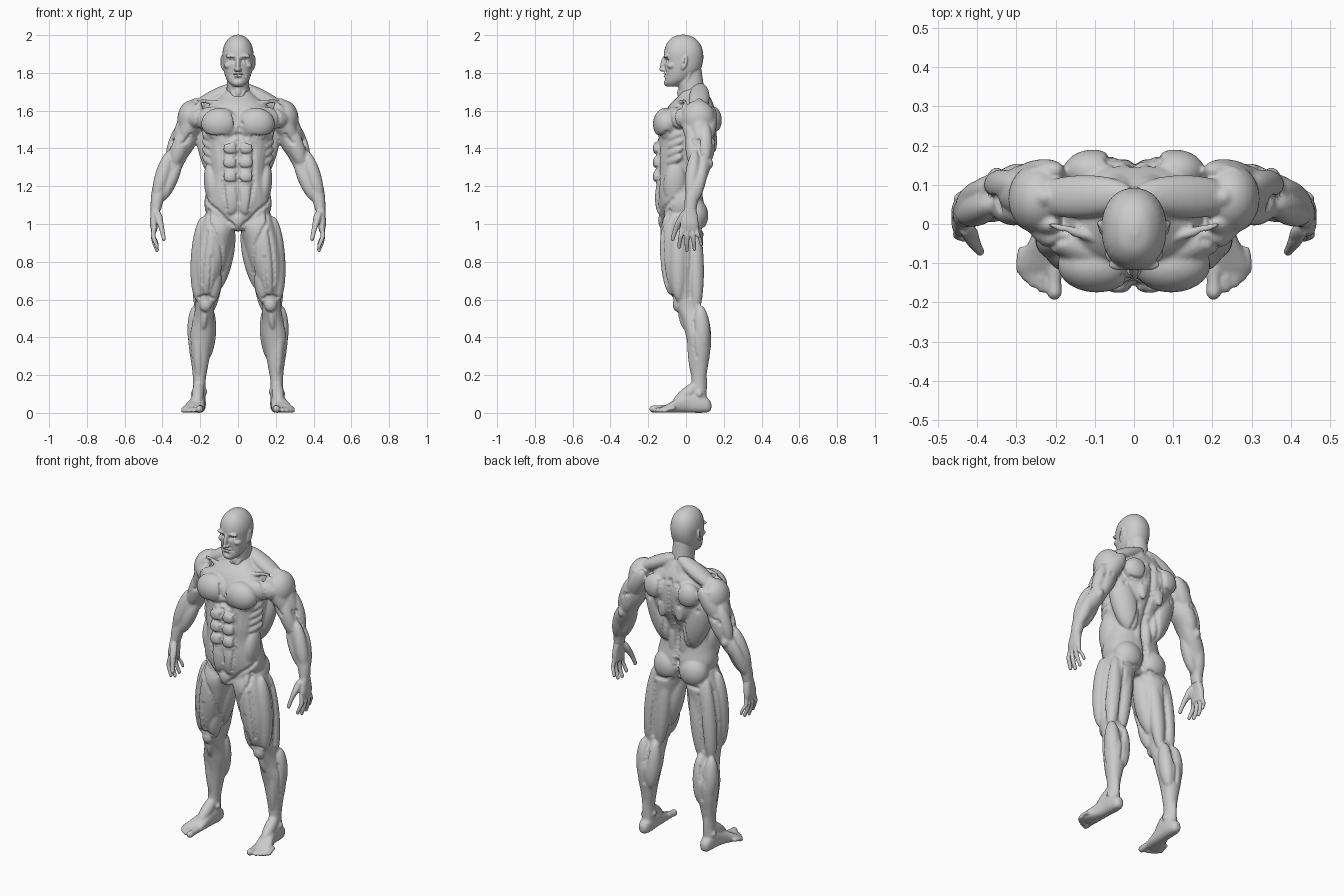
import bpy, bmesh, math
from mathutils import Vector, Matrix, kdtree

bm = bmesh.new()
FLIP = Matrix.Diagonal((-1, 1, 1, 1))


def loft(rows, v=(0, 1, 0), power=2.2, n=28, steps=6):
    """Smooth skin through rows of (x, y, z, radius along x, radius along v); mirrored if off centre."""
    rows = [Vector(r) for r in rows]
    last, path, v = len(rows) - 1, [], Vector(v)
    for i in range(last):
        a, b, c, d = (rows[min(max(k, 0), last)] for k in range(i - 1, i + 3))
        for s in range(steps):
            t = s / steps
            path.append(0.5 * (2 * b + (c - a) * t + (2 * a - 5 * b + 4 * c - d) * t * t
                               + (3 * b - a - 3 * c + d) * t ** 3))
    path.append(rows[-1])
    for side in ((1, -1) if rows[0][0] or rows[-1][0] else (1,)):
        rings = []
        for p in path:
            ring = []
            for k in range(n):
                c, s = math.cos(math.tau * k / n), math.sin(math.tau * k / n)
                u = math.copysign(abs(c) ** (2 / power), c) * max(p[3], .002)
                w = math.copysign(abs(s) ** (2 / power), s) * max(p[4], .002)
                q = Vector((p[0] + u, p[1], p[2])) + v * w
                ring.append(bm.verts.new((q.x * side, q.y, q.z)))
            rings.append(ring)
        for r0, r1 in zip(rings, rings[1:]):
            for k in range(n):
                bm.faces.new((r0[k - 1], r0[k], r1[k], r1[k - 1]))
        bm.faces.new(rings[0])
        bm.faces.new(rings[-1])


def muscle(p0, p1, w, t, n=(0, -1, 0)):
    """Ellipsoid from p0 to p1, half width w, half thickness t along n; mirrored if off centre."""
    p0, p1, n = Vector(p0), Vector(p1), Vector(n)
    z = (p1 - p0).normalized()
    y = (n - z * n.dot(z)).normalized()
    x = y.cross(z)
    m = Matrix((x, y, z)).transposed().to_4x4()
    m = Matrix.Translation((p0 + p1) / 2) @ m @ Matrix.Diagonal((w, t, (p1 - p0).length / 2, 1))
    off = abs(p0.x + p1.x) > 1e-4
    for mat in ((m, FLIP @ m) if off else (m,)):
        bmesh.ops.create_uvsphere(bm, u_segments=24, v_segments=16, radius=1, matrix=mat)


def blob(c, r):
    muscle((c[0], c[1], c[2] - r[2]), (c[0], c[1], c[2] + r[2]), r[0], r[1])


def finish(name, voxel, iterations):
    """Fuse everything built so far into one smooth skin."""
    bmesh.ops.recalc_face_normals(bm, faces=bm.faces)
    me = bpy.data.meshes.new(name)
    bm.to_mesh(me)
    bm.clear()
    ob = bpy.data.objects.new(name, me)
    bpy.context.collection.objects.link(ob)
    rem = ob.modifiers.new("fuse", 'REMESH')
    rem.mode, rem.voxel_size = 'VOXEL', voxel
    smo = ob.modifiers.new("soften", 'SMOOTH')
    smo.factor, smo.iterations = 0.5, iterations
    deps = bpy.context.evaluated_depsgraph_get()
    skin = bpy.data.meshes.new_from_object(ob.evaluated_get(deps))
    ob.modifiers.clear()
    ob.data = skin
    skin.name = name
    for p in skin.polygons:
        p.use_smooth = True
    tree = kdtree.KDTree(len(skin.vertices))
    for q in skin.vertices:
        q.co.z = max(q.co.z, 0)
        tree.insert(q.co, q.index)
    tree.balance()
    return skin, tree


def groove(target, w, depth, *pts):
    """Sculpt stroke along pts, pressed into the skin (negative depth raises it)."""
    skin, tree = target
    pts = [Vector(p) for p in pts]
    for side in ((1, -1) if any(p.x for p in pts) else (1,)):
        pull = {}
        for a, b in zip(pts, pts[1:] or pts):
            count = max(1, int((b - a).length / (w * .4)))
            for k in range(count + 1):
                q = a.lerp(b, k / count)
                centre = tree.find((q.x * side, q.y, q.z))[0]
                for co, i, d in tree.find_range(centre, 2 * w):
                    pull[i] = max(pull.get(i, 0), math.exp(-2 * (d / w) ** 2))
        moves = [(i, skin.vertices[i].normal * (-depth * f)) for i, f in pull.items()]
        for i, d in moves:
            skin.vertices[i].co += d


# torso core
loft([(0, -.04, .97, .06, .08), (0, -.022, 1.03, .15, .112), (0, -.025, 1.1, .178, .122),
      (0, -.036, 1.18, .167, .12), (0, -.038, 1.26, .155, .118), (0, -.025, 1.34, .163, .133),
      (0, 0, 1.42, .178, .15), (0, .01, 1.5, .188, .155), (0, .022, 1.57, .185, .142),
      (0, .03, 1.63, .155, .118), (0, .042, 1.68, .09, .08), (0, .04, 1.72, .055, .055)], power=2.4)
blob((0, -.1, 1.02), (.05, .048, .06))
# chest, collar bones, stomach and flanks
blob((.095, -.105, 1.53), (.1, .07, .085))
muscle((.03, -.1, 1.575), (.27, .0, 1.55), .058, .045)
muscle((.015, -.06, 1.63), (.22, .0, 1.655), .013, .013)
for z in (1.4, 1.325, 1.25):
    blob((.04, -.15, z), (.042, .026, .04))
blob((.036, -.138, 1.14), (.045, .026, .09))
muscle((.15, -.05, 1.33), (.13, -.07, 1.1), .06, .04, (1, 0, 0))
for k in range(4):
    muscle((.14, -.1, 1.32 + k * .042), (.185, -.02, 1.36 + k * .042), .02, .018, (1, -.5, 0))
# back, neck slopes and buttocks
muscle((.19, .07, 1.56), (.08, .07, 1.2), .075, .055, (.5, 1, 0))
blob((.105, .135, 1.55), (.075, .055, .075))
muscle((.03, .085, 1.74), (.06, .15, 1.38), .045, .035)
muscle((0, .075, 1.74), (.27, .065, 1.59), .055, .04, (.4, 0, 1))
blob((.036, .06, 1.22), (.032, .03, .13))
blob((.085, .045, 1.045), (.088, .073, .09))
# arms
loft([(.235, .07, 1.61, .06, .08), (.262, .07, 1.5, .062, .072), (.29, .075, 1.42, .066, .07),
      (.325, .078, 1.35, .056, .06), (.363, .068, 1.28, .056, .056), (.402, .05, 1.21, .047, .047),
      (.425, .031, 1.14, .036, .037), (.436, .022, 1.07, .027, .033)])
blob((.245, .065, 1.555), (.076, .09, .1))
muscle((.2, -.005, 1.64), (.305, .04, 1.41), .045, .04)
muscle((.22, .068, 1.665), (.335, .075, 1.4), .05, .045, (1, 0, .4))
muscle((.19, .14, 1.62), (.31, .105, 1.42), .048, .04)
muscle((.262, .035, 1.54), (.345, .04, 1.3), .045, .042)
muscle((.245, .11, 1.56), (.33, .115, 1.32), .046, .042)
muscle((.295, .1, 1.54), (.37, .1, 1.32), .036, .04)
muscle((.358, .05, 1.39), (.438, .018, 1.13), .038, .04, (1, 0, 0))
muscle((.305, .055, 1.35), (.405, .032, 1.12), .036, .038)
muscle((.37, .1, 1.34), (.44, .042, 1.11), .036, .034)
blob((.35, .122, 1.32), (.022, .022, .03))
# legs
loft([(.1, -.02, 1.05, .075, .09), (.108, -.022, .98, .095, .113), (.128, -.022, .9, .098, .112),
      (.148, -.022, .8, .09, .107), (.163, -.015, .7, .073, .094), (.174, .006, .6, .053, .072),
      (.178, .02, .54, .051, .062), (.185, .046, .48, .058, .064), (.194, .067, .41, .068, .068),
      (.2, .072, .33, .058, .058), (.202, .07, .24, .042, .045), (.205, .067, .16, .033, .038),
      (.207, .065, .06, .034, .044)])
muscle((.185, -.04, 1.04), (.212, -.04, .59), .052, .052)
muscle((.125, -.09, 1.07), (.168, -.075, .62), .05, .055)
muscle((.11, -.06, .8), (.14, -.035, .575), .04, .045)
muscle((.04, -.01, 1.01), (.12, .0, .64), .055, .06)
muscle((.09, .05, 1.02), (.142, .055, .53), .045, .042)
muscle((.17, .045, 1.02), (.212, .055, .53), .045, .045)
blob((.172, -.045, .575), (.034, .026, .04))
muscle((.172, -.035, .55), (.185, -.005, .44), .016, .016)
muscle((.152, .075, .57), (.168, .1, .28), .044, .045)
muscle((.226, .075, .57), (.222, .09, .3), .044, .046)
muscle((.222, .025, .53), (.208, .04, .18), .026, .026)
muscle((.206, .09, .32), (.207, .1, .06), .016, .016)
blob((.175, .058, .112), (.014, .018, .018))
blob((.237, .07, .1), (.014, .018, .018))
# feet and toes
loft([(.207, .134, .036, .014, .018), (.207, .115, .04, .03, .037), (.207, .07, .05, .037, .05),
      (.21, .02, .053, .038, .052), (.218, -.03, .043, .044, .042), (.231, -.08, .029, .053, .028),
      (.237, -.115, .02, .054, .018), (.238, -.135, .015, .044, .01)], v=(0, 0, 1), power=2.5)
muscle((.205, .09, .17), (.218, -.075, .035), .033, .035, (0, -.6, 1))
for x0, x1, y, r in ((.203, .203, -.172, .02), (.233, .236, -.163, .0125), (.254, .259, -.15, .012),
                     (.271, .277, -.135, .0115), (.284, .291, -.117, .011)):
    loft([(x0, y + .06, .024, r, r), (x1, y + .025, .021, r * .88, r * .9), (x1, y, r, r, r)], v=(0, 0, 1))
    muscle((x1, y + .022, r), (x1, y - r * 1.1, r), r, r, (0, 0, 1))
body = finish("body", .0062, 5)

# front muscle separations
groove(body, .014, .011, (0, -.16, 1.61), (0, -.17, 1.47))
groove(body, .012, .008, (0, -.17, 1.44), (0, -.165, 1.12))
groove(body, .016, .012, (.012, -.17, 1.475), (.06, -.17, 1.45), (.12, -.15, 1.448), (.18, -.1, 1.48))
for z in (1.362, 1.288, 1.212):
    groove(body, .011, .007, (.01, -.175, z), (.075, -.16, z + .006))
groove(body, .015, .010, (.087, -.15, 1.42), (.084, -.15, 1.22), (.06, -.15, 1.08))
groove(body, .015, .011, (.172, -.07, 1.13), (.11, -.14, 1.06), (.035, -.14, .985))
groove(body, .012, .008, (.18, -.04, 1.645), (.205, -.05, 1.58), (.22, -.04, 1.5))
groove(body, .009, .009, (0, -.17, 1.232))
# back muscle separations
groove(body, .02, .016, (0, .16, 1.62), (0, .16, 1.45), (0, .08, 1.22), (0, .1, 1.1))
groove(body, .016, .02, (0, .1, 1.1), (0, .09, .98))
groove(body, .015, .010, (.03, .1, .965), (.14, .09, .972))
groove(body, .016, .009, (.05, .18, 1.62), (.07, .18, 1.48), (.17, .15, 1.465))
groove(body, .016, .008, (.075, .1, 1.36), (.09, .09, 1.2))
# arm and leg muscle separations
groove(body, .013, .009, (.25, -.01, 1.47), (.325, .065, 1.41), (.28, .14, 1.46))
groove(body, .012, .007, (.345, .065, 1.44), (.36, .075, 1.36))
groove(body, .014, .008, (.17, -.1, 1.06), (.09, -.12, .88), (.095, -.03, .68))
groove(body, .013, .007, (.17, -.13, .96), (.197, -.11, .68))
groove(body, .013, .006, (.14, -.13, .82), (.15, -.1, .65))
groove(body, .016, .007, (.22, .03, .95), (.225, .02, .62))
groove(body, .014, .007, (.145, .1, .93), (.17, .09, .6))
groove(body, .012, .008, (.135, -.06, .61), (.172, -.07, .625), (.208, -.06, .61))
groove(body, .013, .008, (.19, .14, .52), (.195, .14, .32))
groove(body, .012, .006, (.24, .04, .48), (.225, .06, .3))

# head and neck
loft([(0, -.015, 2.002, .01, .014), (0, -.015, 1.988, .042, .056), (0, -.014, 1.955, .069, .088),
      (0, -.013, 1.91, .082, .103), (0, -.013, 1.86, .081, .103), (0, -.02, 1.81, .075, .092),
      (0, -.042, 1.77, .062, .07), (0, -.06, 1.747, .048, .052), (0, -.072, 1.728, .028, .03)])
loft([(0, .055, 1.6, .065, .06), (0, .038, 1.68, .062, .066), (0, .024, 1.74, .059, .069),
      (0, .012, 1.82, .056, .07)])
muscle((.06, .03, 1.82), (.008, -.042, 1.645), .018, .016)
blob((0, -.033, 1.695), (.018, .014, .025))
blob((.03, -.103, 1.888), (.036, .016, .012))
muscle((0, -.108, 1.892), (0, -.128, 1.808), .012, .017)
blob((0, -.128, 1.818), (.012, .015, .011))
blob((.012, -.117, 1.816), (.009, .012, .009))
blob((.05, -.075, 1.838), (.024, .026, .018))
muscle((-.03, -.108, 1.795), (.03, -.108, 1.795), .007, .013)
muscle((-.026, -.107, 1.782), (.026, -.107, 1.782), .007, .013)
blob((0, -.098, 1.749), (.03, .019, .02))
muscle((.062, -.01, 1.81), (.022, -.1, 1.742), .018, .018)
muscle((.086, .0, 1.892), (.078, -.022, 1.815), .019, .01, (1, -.4, 0))
head = finish("head", .004, 3)
groove(head, .016, .012, (.026, -.11, 1.868), (.042, -.1, 1.868))
groove(head, .009, -.006, (.028, -.1, 1.866), (.038, -.1, 1.866))
groove(head, .005, .004, (.024, -.1, 1.866), (.043, -.095, 1.866))
groove(head, .006, .005, (0, -.12, 1.7885), (.026, -.11, 1.787))
groove(head, .01, .004, (0, -.11, 1.768))
groove(head, .009, .004, (.02, -.115, 1.82), (.036, -.1, 1.785))
groove(head, .008, .006, (.098, -.012, 1.875), (.095, -.014, 1.845))

# hands: palm, fingers, thumb
loft([(.43, .026, 1.12, .026, .028), (.436, .022, 1.08, .026, .032), (.442, .02, 1.04, .022, .042),
      (.445, .018, 1.0, .021, .048), (.444, .018, .962, .015, .046)], power=2.5)
for y0, y1, z, r in ((-.02, -.036, .882, .0125), (.006, .004, .865, .013),
                     (.031, .045, .87, .0125), (.053, .08, .895, .011)):
    loft([(.443, y0, .985, r, r), (.449, y0 * .6 + y1 * .4, .94, r, r), (.441, y0 * .25 + y1 * .75, z + .03, r * .9, r * .9),
          (.429, y1, z, r * .8, r * .8)])
    blob((.429, y1, z), (r * .8, r * .8, r * 1.1))
loft([(.43, -.005, 1.06, .018, .022), (.414, -.035, 1.01, .018, .02), (.402, -.056, .965, .013, .014),
      (.393, -.07, .925, .011, .011)])
blob((.393, -.07, .925), (.011, .011, .016))
muscle((.432, .0, 1.075), (.408, -.045, .985), .022, .018)
finish("hands", .004, 2)
